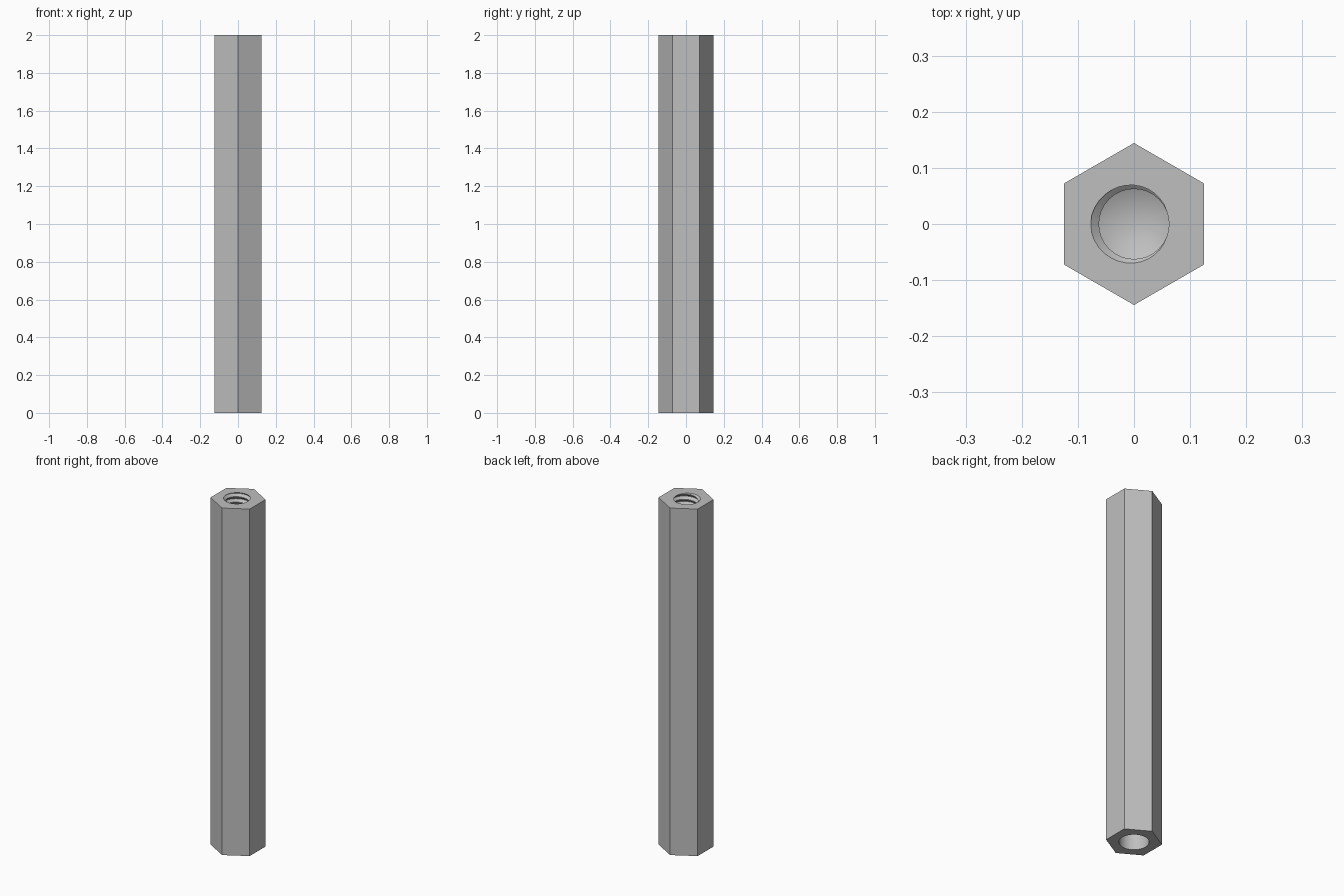
import bpy, bmesh, math

cube = bpy.data.objects.get("Cube")
if cube:
    bpy.data.objects.remove(cube, do_unlink=True)

HEIGHT = 2.0
HEX_RADIUS = 0.25 / math.sqrt(3)
PITCH = 0.03125
MINOR, MAJOR = 0.0625, 0.077
THREAD_FLOOR = 1.625
BORE_DEPTH = 0.375
SEGMENTS = 32

steel = bpy.data.materials.new("steel grey")
steel.use_nodes = True
colour = (0.52, 0.52, 0.52, 1)
steel.diffuse_color = colour
steel.node_tree.nodes["Principled BSDF"].inputs["Base Color"].default_value = colour

bm = bmesh.new()


def ring(radius, z, count, start=0.0):
    """Closed loop of vertices around the z axis."""
    verts = []
    for i in range(count):
        a = start + math.tau * i / count
        verts.append(bm.verts.new((radius * math.cos(a), radius * math.sin(a), z)))
    return verts


def bridge(a, b):
    for i in range(len(a)):
        j = (i + 1) % len(a)
        bm.faces.new((a[i], a[j], b[j], b[i]))


def open_edges(z):
    return [e for e in bm.edges if e.is_boundary
            and all(abs(v.co.z - z) < 1e-5 for v in e.verts)]


def cone(edges, z):
    """Close a hole with a conical drill tip."""
    tip = bm.verts.new((0, 0, z))
    for e in edges:
        bm.faces.new((*e.verts, tip))


# Helical thread, swept from one tooth profile
profile = [(0.0, MINOR), (0.06, MINOR), (0.47, MAJOR), (0.55, MAJOR),
           (0.94, MINOR), (1.0, MINOR)]
turns = math.ceil((HEIGHT - THREAD_FLOOR) / PITCH) + 4
previous = None
for step in range(turns * SEGMENTS + 1):
    t = step / SEGMENTS
    a = math.tau * t
    row = [bm.verts.new((r * math.cos(a), r * math.sin(a),
                         HEIGHT + PITCH * (t - u + 2 - turns + 1)))
           for u, r in profile]
    if previous:
        for k in range(len(row) - 1):
            bm.faces.new((previous[k], row[k], row[k + 1], previous[k + 1]))
    previous = row
bmesh.ops.remove_doubles(bm, verts=bm.verts[:], dist=1e-5)

# Trim the thread flush with the top and with the drilled floor
for z, side in ((HEIGHT, 1), (THREAD_FLOOR, -1)):
    bmesh.ops.bisect_plane(bm, geom=bm.verts[:] + bm.edges[:] + bm.faces[:],
                           dist=1e-6, plane_co=(0, 0, z), plane_no=(0, 0, side),
                           clear_outer=True)
bmesh.ops.remove_doubles(bm, verts=bm.verts[:], dist=1e-5)
cone(open_edges(THREAD_FLOOR), THREAD_FLOOR - 0.6 * MINOR)

# Plain bore in the lower end
mouth = ring(MAJOR, 0, SEGMENTS)
inner = ring(MAJOR, BORE_DEPTH, SEGMENTS)
bridge(mouth, inner)
cone(open_edges(BORE_DEPTH), BORE_DEPTH + 0.6 * MAJOR)

# Hexagonal body with corners at front and back
bridge(ring(HEX_RADIUS, 0, 6, math.pi / 2), ring(HEX_RADIUS, HEIGHT, 6, math.pi / 2))

# End faces around each hole
for z, side in ((HEIGHT, 1), (0, -1)):
    bmesh.ops.triangle_fill(bm, use_beauty=True, edges=open_edges(z), normal=(0, 0, side))
bmesh.ops.recalc_face_normals(bm, faces=bm.faces[:])

mesh = bpy.data.meshes.new("hex_standoff")
bm.to_mesh(mesh)
bm.free()
mesh.materials.append(steel)
standoff = bpy.data.objects.new("hex_standoff", mesh)
bpy.context.collection.objects.link(standoff)
bpy.context.view_layer.objects.active = standoff
standoff.select_set(True)
bpy.ops.object.shade_smooth_by_angle(angle=math.radians(25))
